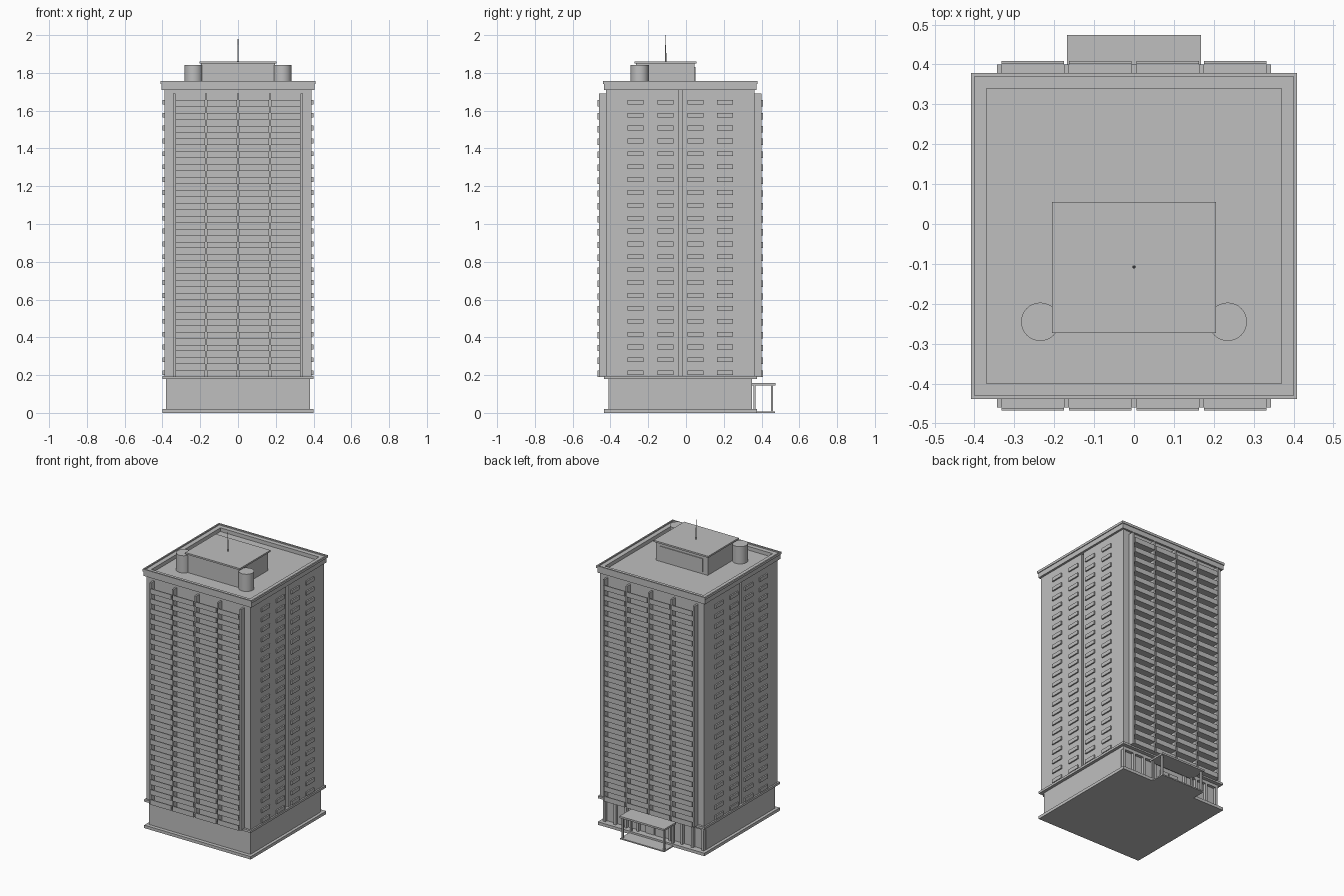
import bpy
import bmesh
from mathutils import Matrix, Vector

cube = bpy.data.objects.get("Cube")
if cube:
    bpy.data.objects.remove(cube, do_unlink=True)

GREY = (0.52, 0.52, 0.52, 1.0)
concrete = bpy.data.materials.new("concrete grey")
concrete.use_nodes = True
concrete.diffuse_color = GREY
concrete.node_tree.nodes["Principled BSDF"].inputs["Base Color"].default_value = GREY

YC = -0.03            # centre line of the tower
FLOORS = 22
BOTTOM, TOP = 0.19, 1.69
PITCH = (TOP - BOTTOM) / FLOORS
HALF_Y = 0.39         # tower wall, measured from its centre line


def finish(name, bm):
    mesh = bpy.data.meshes.new(name)
    bm.to_mesh(mesh)
    bm.free()
    mesh.materials.append(concrete)
    obj = bpy.data.objects.new(name, mesh)
    bpy.context.collection.objects.link(obj)
    return obj


def add_box(bm, x, y, z):
    """Box from three (low, high) ranges."""
    lo, hi = zip(*(sorted(r) for r in (x, y, z)))
    lo, hi = Vector(lo), Vector(hi)
    matrix = Matrix.Translation((lo + hi) / 2) @ Matrix.Diagonal((*(hi - lo), 1))
    bmesh.ops.create_cube(bm, size=1, matrix=matrix)


def box(name, *ranges):
    bm = bmesh.new()
    add_box(bm, *ranges)
    return finish(name, bm)


def centred(name, half_x, half_y, z):
    return box(name, (-half_x, half_x), (YC - half_y, YC + half_y), z)


def ring(name, outer, inner, z):
    """Square frame around the tower."""
    bm = bmesh.new()
    for s in (-1, 1):
        add_box(bm, (-outer, outer), (YC + s * inner, YC + s * outer), z)
        add_box(bm, (s * inner, s * outer), (YC - inner, YC + inner), z)
    return finish(name, bm)


def cylinder(name, x, y, z, r1, r2, sides):
    bm = bmesh.new()
    bmesh.ops.create_cone(bm, cap_ends=True, segments=sides, radius1=r1, radius2=r2,
                          depth=z[1] - z[0],
                          matrix=Matrix.Translation((x, y, sum(z) / 2)))
    obj = finish(name, bm)
    bpy.ops.object.select_all(action="DESELECT")
    obj.select_set(True)
    bpy.context.view_layer.objects.active = obj
    bpy.ops.object.shade_smooth_by_angle()
    return obj


# Base storey, with a recessed rear lobby front
centred("ground_plinth", 0.4, 0.405, (0, 0.02))
box("base_storey", (-0.38, 0.38), (-0.41, 0.33), (0.02, 0.18))
bm = bmesh.new()
for s in (-1, 1):
    for x in (0.37, 0.29, 0.21, 0.12):
        add_box(bm, (s * x - 0.008, s * x + 0.008), (0.33, 0.35), (0.02, 0.18))
add_box(bm, (-0.38, 0.38), (0.33, 0.35), (0.16, 0.18))
finish("lobby_frames", bm)
centred("first_floor_ledge", 0.4, 0.405, (0.18, 0.195))

# Tower core and the paired side wall panels
centred("tower_core", 0.375, HALF_Y, (0.19, 1.72))
bm = bmesh.new()
for s in (-1, 1):
    for t in (-1, 1):
        add_box(bm, (s * 0.37, s * 0.39), (YC + t * 0.01, YC + t * 0.393), (0.19, 1.715))
finish("side_wall_panels", bm)

# Balconies and dividing fins on front and rear
fin_xs = [(i - 2) * 0.169 for i in range(5)]
fins, slabs, rails = bmesh.new(), bmesh.new(), bmesh.new()
for s in (-1, 1):
    for x in fin_xs:
        add_box(fins, (x - 0.006, x + 0.006), (YC + s * 0.38, YC + s * 0.43), (BOTTOM, TOP))
    for left, right in zip(fin_xs, fin_xs[1:]):
        for floor in range(FLOORS):
            z = BOTTOM + floor * PITCH
            span = (left + 0.006, right - 0.006)
            add_box(slabs, span, (YC + s * 0.38, YC + s * 0.432), (z, z + 0.007))
            add_box(rails, span, (YC + s * 0.431, YC + s * 0.438), (z, z + PITCH / 2))
finish("balcony_fins", fins)
finish("balcony_floors", slabs)
finish("balcony_rails", rails)

# Small window ledges on the sides
bm = bmesh.new()
for s in (-1, 1):
    for t in (-1, 1):
        for near in (0.037, 0.195):
            for floor in range(FLOORS):
                z = BOTTOM + floor * PITCH + 0.01
                add_box(bm, (s * 0.385, s * 0.399),
                        (YC + t * near, YC + t * (near + 0.085)), (z, z + 0.025))
finish("side_window_ledges", bm)

# Roof and parapet
centred("roof_deck", 0.39, 0.39, (1.71, 1.725))
ring("parapet", 0.404, 0.37, (1.71, 1.75))
ring("parapet_coping", 0.409, 0.4, (1.742, 1.758))

# Rooftop plant room, tanks and mast
box("plant_room", (-0.195, 0.195), (-0.265, 0.045), (1.72, 1.85))
box("plant_room_rear_panel", (-0.16, 0.16), (0.045, 0.05), (1.74, 1.83))
box("plant_room_roof", (-0.205, 0.205), (-0.273, 0.055), (1.85, 1.861))
for side, s in (("left", 1), ("right", -1)):
    cylinder(side + "_water_tank", s * 0.235, -0.245, (1.72, 1.842), 0.048, 0.048, 32)
cylinder("mast_lower", 0, -0.108, (1.86, 1.94), 0.004, 0.003, 12)
cylinder("mast_tip", 0, -0.108, (1.94, 2.0), 0.002, 0.001, 8)

# Rear entrance porch
box("porch_floor", (-0.165, 0.165), (0.34, 0.47), (0, 0.008))
box("porch_canopy", (-0.168, 0.168), (0.35, 0.474), (0.146, 0.158))
bm = bmesh.new()
for s in (-1, 1):
    for y in (0.363, 0.455):
        add_box(bm, (s * 0.15, s * 0.162), (y - 0.006, y + 0.006), (0.005, 0.148))
finish("porch_posts", bm)
bm = bmesh.new()
for s in (-1, 1):
    add_box(bm, (s * 0.004, s * 0.07), (0.328, 0.337), (0.02, 0.13))
finish("entrance_doors", bm)
